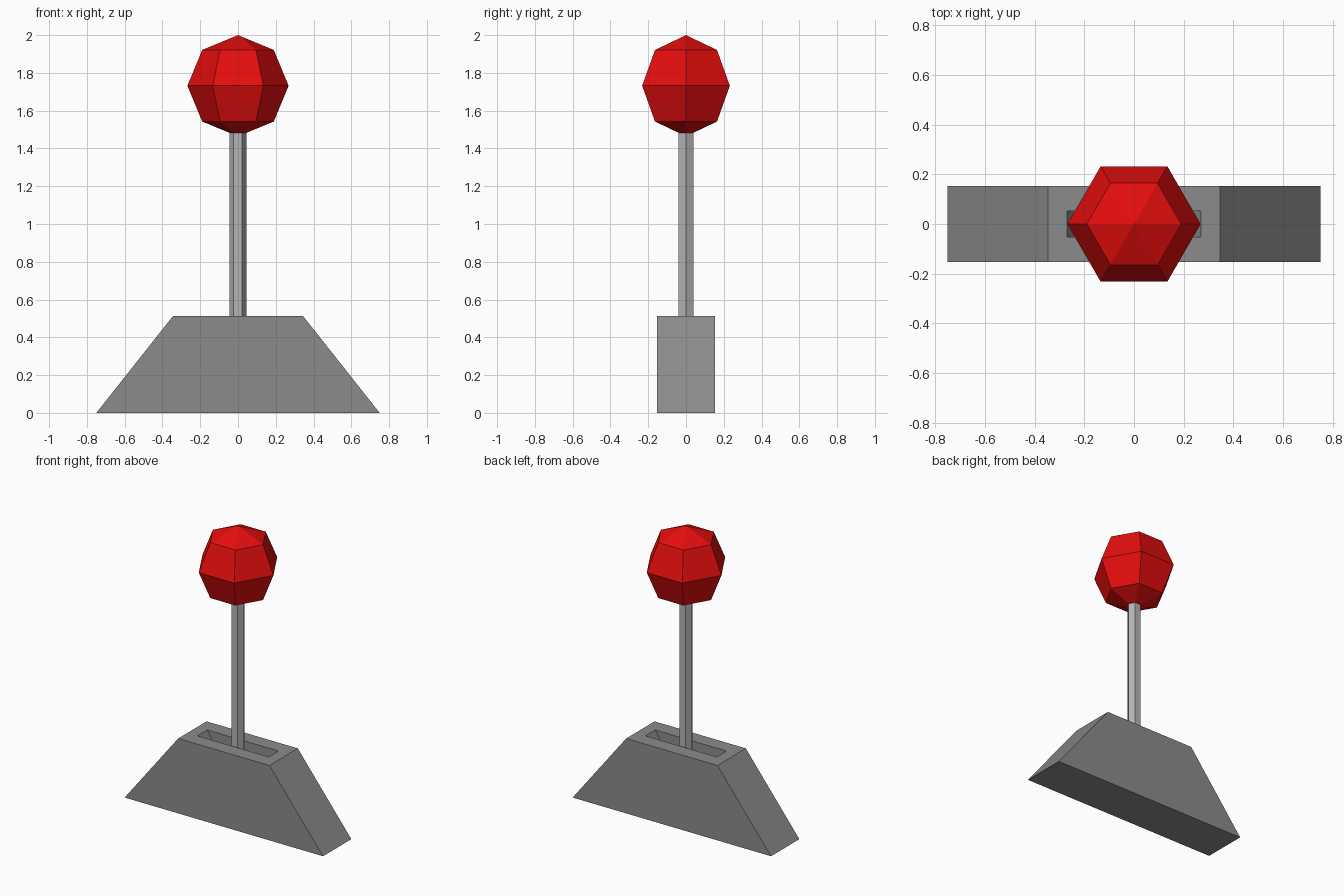
import bpy, bmesh, math
from mathutils import Matrix

if "Cube" in bpy.data.objects:
    bpy.data.objects.remove(bpy.data.objects["Cube"])


def material(name, color):
    m = bpy.data.materials.new(name)
    m.diffuse_color = (*color, 1)
    m.use_nodes = True
    m.node_tree.nodes["Principled BSDF"].inputs["Base Color"].default_value = m.diffuse_color
    return m


def make_object(name, bm, mat):
    bmesh.ops.recalc_face_normals(bm, faces=bm.faces)
    me = bpy.data.meshes.new(name)
    bm.to_mesh(me)
    bm.free()
    me.materials.append(mat)
    ob = bpy.data.objects.new(name, me)
    bpy.context.collection.objects.link(ob)
    return ob


dark_grey = material("dark_grey", (0.26, 0.26, 0.26))
light_grey = material("light_grey", (0.46, 0.46, 0.46))
red = material("red", (0.78, 0.004, 0.004))

# Base: stacked rectangles (half x, half y, z) up the sloped body, then down into the tapered slot
sections = [(0.75, 0.153, 0), (0.345, 0.153, 0.512), (0.27, 0.053, 0.512), (0.05, 0.053, 0.16)]
bm = bmesh.new()
rings = [[bm.verts.new((sx * hx, sy * hy, z)) for sx, sy in ((-1, -1), (1, -1), (1, 1), (-1, 1))]
         for hx, hy, z in sections]
for low, high in zip(rings, rings[1:]):
    for i in range(4):
        j = (i + 1) % 4
        bm.faces.new((low[i], low[j], high[j], high[i]))
bm.faces.new(rings[0][::-1])
bm.faces.new(rings[-1])
make_object("base", bm, dark_grey)

# Lever: six-sided rod from the slot floor into the knob
bottom, top = 0.16, 1.53
bm = bmesh.new()
bmesh.ops.create_cone(bm, cap_ends=True, segments=6, radius1=0.045, radius2=0.045,
                      depth=top - bottom, matrix=Matrix.Translation((0, 0, (top + bottom) / 2)))
# corners point along x
if max(v.co.x for v in bm.verts) < 0.044:
    bmesh.ops.rotate(bm, verts=bm.verts, matrix=Matrix.Rotation(math.radians(30), 3, 'Z'))
make_object("lever", bm, light_grey)

# Knob: low-poly ball, six sides and four bands, corners along x
bm = bmesh.new()
bmesh.ops.create_uvsphere(bm, u_segments=6, v_segments=4, radius=0.268)
if max(v.co.x for v in bm.verts) < 0.26:
    bmesh.ops.rotate(bm, verts=bm.verts, matrix=Matrix.Rotation(math.radians(30), 3, 'Z'))
bmesh.ops.translate(bm, verts=bm.verts, vec=(0, 0, 1.732))
make_object("knob", bm, red)
